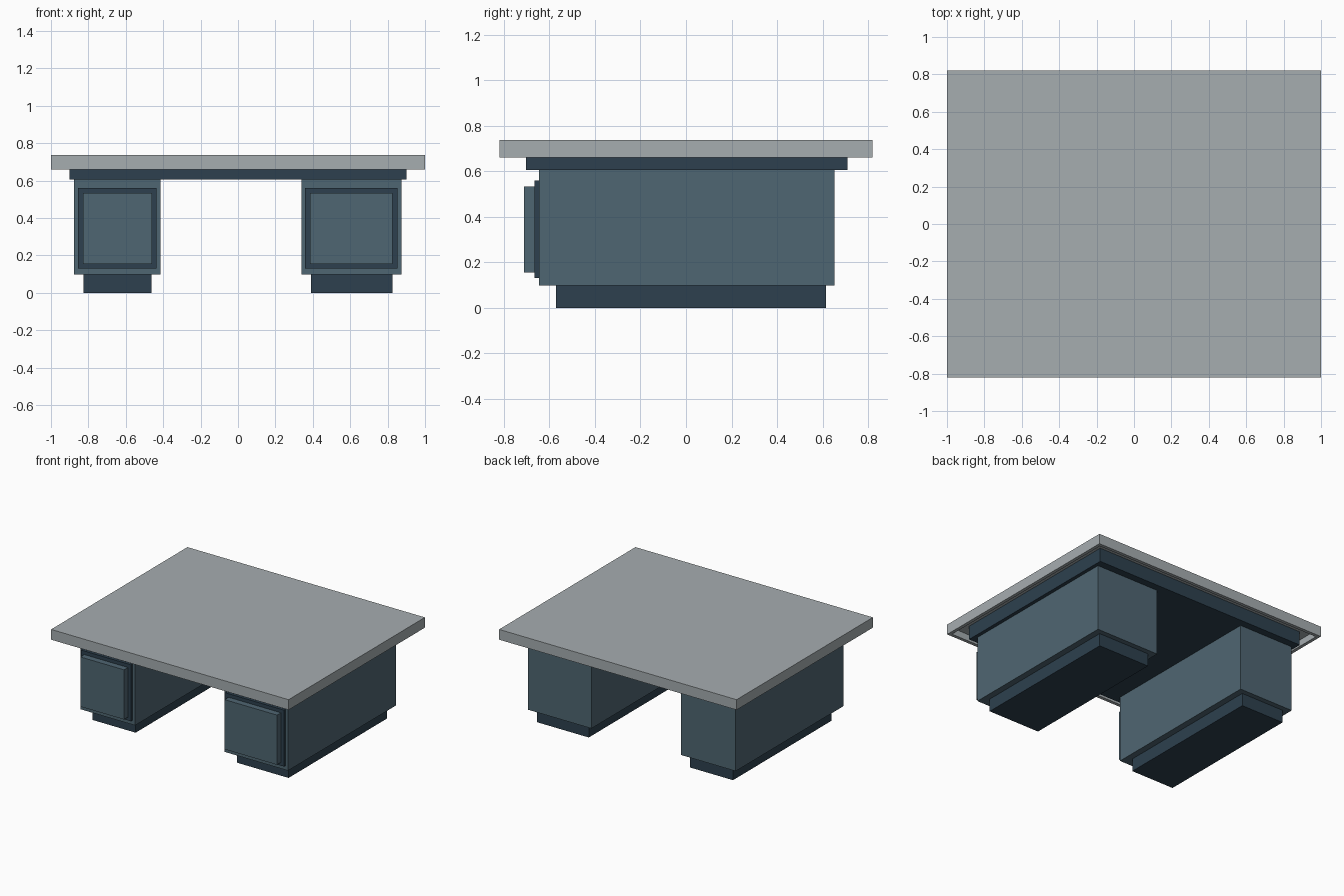
import bpy
import bmesh

if "Cube" in bpy.data.objects:
    bpy.data.objects.remove(bpy.data.objects["Cube"])


def material(name, r, g, b):
    lin = [((c / 255 + 0.055) / 1.055) ** 2.4 for c in (r, g, b)]
    m = bpy.data.materials.new(name)
    m.diffuse_color = (*lin, 1)
    m.use_nodes = True
    m.node_tree.nodes["Principled BSDF"].inputs["Base Color"].default_value = m.diffuse_color
    return m


GREY = material("light grey top", 166, 173, 176)
BLUE = material("slate blue", 79, 102, 114)
DARK = material("dark slate", 45, 64, 78)


def box(name, x, y, z, mat, rim=0, recess=0):
    """Box from (min, max) ranges; optionally hollowed from below."""
    bm = bmesh.new()
    bmesh.ops.create_cube(bm, size=1)
    for v in bm.verts:
        v.co = [r[0] if c < 0 else r[1] for c, r in zip(v.co, (x, y, z))]
    if recess:
        bm.normal_update()
        bottom = [f for f in bm.faces if f.normal.z < -0.9]
        bmesh.ops.inset_region(bm, faces=bottom, thickness=rim)
        walls = bmesh.ops.extrude_discrete_faces(bm, faces=bottom)["faces"]
        for v in walls[0].verts:
            v.co.z += recess
        bmesh.ops.recalc_face_normals(bm, faces=bm.faces)
    me = bpy.data.meshes.new(name)
    bm.to_mesh(me)
    bm.free()
    me.materials.append(mat)
    ob = bpy.data.objects.new(name, me)
    bpy.context.collection.objects.link(ob)
    return ob


# Desk top, open underneath with a narrow rim
box("desk_top", (-1, 1), (-0.82, 0.82), (0.66, 0.738), GREY, rim=0.035, recess=0.05)

# Apron seated inside the top
box("apron", (-0.902, 0.9), (-0.702, 0.709), (0.605, 0.71), DARK)

# Two pedestals of different widths: body, plinth, door frame and raised panel
for side, x0, x1 in (("left", -0.876, -0.415), ("right", 0.339, 0.873)):
    box(side + "_pedestal", (x0, x1), (-0.645, 0.653), (0.097, 0.605), BLUE)
    box(side + "_plinth", (x0 + 0.05, x1 - 0.048), (-0.57, 0.614), (0, 0.097), DARK)
    box(side + "_door_frame", (x0 + 0.02, x1 - 0.02), (-0.665, -0.645), (0.13, 0.56), DARK)
    box(side + "_door_panel", (x0 + 0.047, x1 - 0.046), (-0.712, -0.665), (0.155, 0.533), BLUE)
